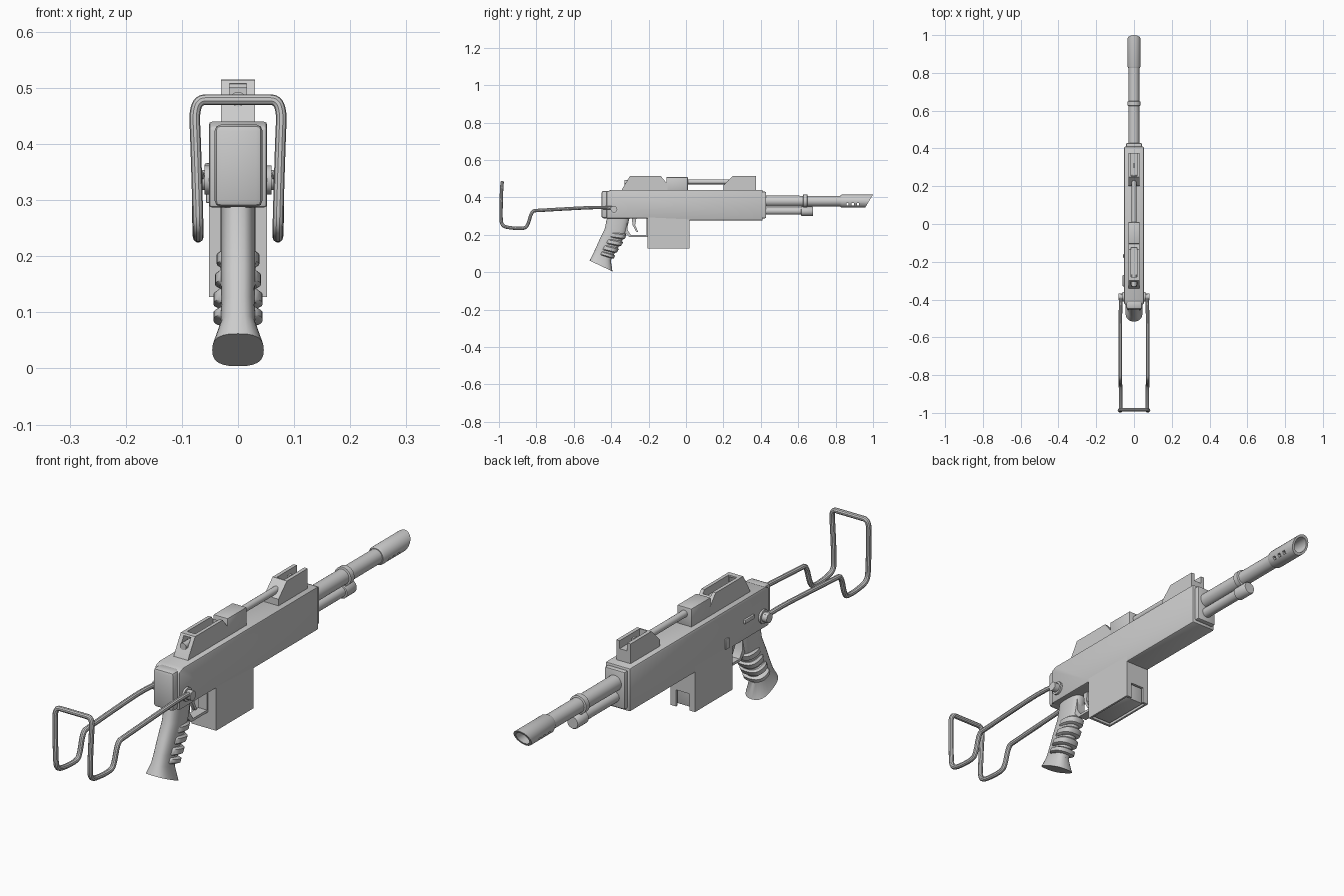
import bpy, bmesh, math
from mathutils import Vector

if "Cube" in bpy.data.objects:
    bpy.data.objects.remove(bpy.data.objects["Cube"])

metal = bpy.data.materials.new("grey_metal")
metal.diffuse_color = (0.6, 0.6, 0.6, 1)
metal.use_nodes = True
metal.node_tree.nodes["Principled BSDF"].inputs["Base Color"].default_value = metal.diffuse_color


def finish(name, bm, bevel=0, segments=2):
    bmesh.ops.recalc_face_normals(bm, faces=bm.faces)
    me = bpy.data.meshes.new(name)
    bm.to_mesh(me)
    bm.free()
    ob = bpy.data.objects.new(name, me)
    bpy.context.collection.objects.link(ob)
    me.materials.append(metal)
    if bevel:
        mod = ob.modifiers.new("bevel", 'BEVEL')
        mod.width, mod.segments = bevel, segments
        apply(ob, mod)
    smooth(ob)
    return ob


def select(ob):
    bpy.ops.object.select_all(action='DESELECT')
    ob.select_set(True)
    bpy.context.view_layer.objects.active = ob


def apply(ob, mod):
    select(ob)
    bpy.ops.object.modifier_apply(modifier=mod.name)


def smooth(ob):
    select(ob)
    bpy.ops.object.shade_smooth_by_angle(angle=math.radians(35))


def side_profile(name, pts, x0, x1, bevel=0):
    """Extrude a (y, z) outline from x0 to x1."""
    bm = bmesh.new()
    face = bm.faces.new([bm.verts.new((x0, y, z)) for y, z in pts])
    ext = bmesh.ops.extrude_face_region(bm, geom=[face])
    moved = [v for v in ext['geom'] if isinstance(v, bmesh.types.BMVert)]
    bmesh.ops.translate(bm, vec=(x1 - x0, 0, 0), verts=moved)
    return finish(name, bm, bevel)


def box(name, x, y, z, bevel=0):
    return side_profile(name, [(y[0], z[0]), (y[1], z[0]), (y[1], z[1]), (y[0], z[1])],
                        x[0], x[1], bevel)


def loft(name, rings, closed=False):
    """Skin a list of equal-length point rings, capping the ends unless closed."""
    bm = bmesh.new()
    rows = [[bm.verts.new(p) for p in ring] for ring in rings]
    n = len(rows[0])
    pairs = list(zip(rows, rows[1:])) + ([(rows[-1], rows[0])] if closed else [])
    for a, b in pairs:
        for i in range(n):
            bm.faces.new((a[i], a[(i + 1) % n], b[(i + 1) % n], b[i]))
    if not closed:
        bm.faces.new(rows[0])
        bm.faces.new(rows[-1])
    return finish(name, bm)


def lathe(name, prof, x=0, z=0, n=24, closed=False, slant=0):
    """Revolve (y, radius) about an axis along y; slant leans points beyond y = 0.95."""
    rings = []
    for y, r in prof:
        ring = []
        for i in range(n):
            a = math.tau * i / n
            h = r * math.sin(a)
            lean = slant * (0.035 - h) if y > 0.95 else 0
            ring.append((x + r * math.cos(a), y - lean, z + h))
        rings.append(ring)
    return loft(name, rings, closed)


def cut(ob, *cutters):
    for c in cutters:
        c.hide_render = True
        mod = ob.modifiers.new("cut", 'BOOLEAN')
        mod.operation, mod.solver, mod.object = 'DIFFERENCE', 'EXACT', c
        apply(ob, mod)
        bpy.data.objects.remove(c)
    smooth(ob)


# Receiver with back plate and front collar
side_profile("receiver", [(-0.425, 0.287), (-0.205, 0.287), (0.02, 0.276), (0.41, 0.276),
                          (0.41, 0.44), (-0.40, 0.44), (-0.425, 0.43)], -0.052, 0.052, 0.006)
box("back_plate", (-0.042, 0.044), (-0.452, -0.40), (0.288, 0.435), 0.012)
box("front_collar", (-0.042, 0.042), (0.40, 0.428), (0.288, 0.43), 0.005)

# Magazine well, open below and notched at the front, with the magazine inside
well = box("magazine_well", (-0.052, 0.052), (-0.205, 0.02), (0.127, 0.30))
cut(well, box("well_opening", (-0.044, 0.044), (-0.195, 0.01), (0.10, 0.27)),
    box("well_notch", (-0.028, 0.028), (0.0, 0.05), (0.10, 0.19)))
box("magazine", (-0.04, 0.04), (-0.19, 0.004), (0.131, 0.28), 0.004)

# Sights, top block and connecting rod
rear = side_profile("rear_sight", [(-0.345, 0.435), (-0.335, 0.455), (-0.30, 0.514), (-0.135, 0.514),
                                   (-0.10, 0.472), (-0.10, 0.435)], -0.03, 0.03)
cut(rear, box("rear_slot", (-0.017, 0.017), (-0.28, -0.125), (0.485, 0.56)),
    box("rear_notch", (-0.015, 0.015), (-0.36, -0.27), (0.475, 0.508)))
lathe("sight_knob", [(-0.33, 0.006), (-0.33, 0.013), (-0.27, 0.013)], 0, 0.48, 16)
box("top_block", (-0.03, 0.03), (-0.105, 0.01), (0.435, 0.508), 0.003)
lathe("top_rod", [(0.0, 0.013), (0.26, 0.013)], 0, 0.483, 16)
front = side_profile("front_sight", [(0.20, 0.435), (0.20, 0.465), (0.25, 0.515), (0.375, 0.515),
                                     (0.375, 0.435)], -0.03, 0.03)
cut(front, box("front_slot", (-0.016, 0.016), (0.255, 0.40), (0.485, 0.56)))
box("front_post", (-0.004, 0.004), (0.30, 0.32), (0.48, 0.508))

# Barrel, ring, lower tube and its clamp
BZ = 0.38
lathe("barrel", [(0.40, 0.029), (0.85, 0.028)], 0, BZ)
lathe("barrel_ring", [(0.625, 0.03), (0.627, 0.035), (0.648, 0.035), (0.65, 0.03)], 0, BZ)
lathe("lower_tube", [(0.40, 0.02), (0.63, 0.02)], 0, 0.327, 20)
lathe("lower_tip", [(0.615, 0.019), (0.618, 0.025), (0.675, 0.025), (0.68, 0.022)], 0, 0.325, 20)
box("clamp", (-0.013, 0.013), (0.627, 0.648), (0.325, 0.37))

# Hollow muzzle with a slanted end and side vents
muzzle = lathe("muzzle", [(0.825, 0.022), (0.825, 0.031), (0.835, 0.035), (1.0, 0.035),
                          (1.0, 0.026), (0.88, 0.022)], 0, BZ, 24, True, 0.6)
for y in (0.857, 0.885, 0.913):
    cut(muzzle, box("vent_cutter", (-0.06, 0.06), (y, y + 0.012), (0.357, 0.369)))


# Pistol grip: matching back and front edge points with half width
def oval(back, front, w, n=24):
    back, front = Vector(back), Vector(front)
    mid, half = (back + front) / 2, (front - back) / 2
    ring = []
    for i in range(n):
        a = math.tau * i / n
        c, s = math.cos(a), math.sin(a)
        p = mid + half * math.copysign(abs(c) ** 0.75, c)
        ring.append((w * math.copysign(abs(s) ** 0.75, s), p.x, p.y))
    return ring


GRIP = [((-0.42, 0.30), (-0.30, 0.30), 0.031), ((-0.435, 0.23), (-0.318, 0.22), 0.031),
        ((-0.46, 0.18), (-0.345, 0.16), 0.031), ((-0.482, 0.13), (-0.38, 0.105), 0.030),
        ((-0.498, 0.095), (-0.402, 0.062), 0.031), ((-0.516, 0.062), (-0.393, 0.004), 0.046)]
loft("grip", [oval(*g) for g in GRIP])


# Finger ribs wrapped around the front of the grip
def grip_at(t):
    i = min(int(t), 4)
    return [Vector(GRIP[i][k]).lerp(Vector(GRIP[i + 1][k]), t - i) for k in (0, 1)]


for t0, w in ((1.25, 0.038), (1.9, 0.041), (2.55, 0.044), (3.25, 0.044)):
    rings = []
    for dt, grow in ((0, -0.008), (0.1, 0), (0.4, 0), (0.5, -0.008)):
        b, f = grip_at(t0 + dt)
        rings.append(oval(b.lerp(f, 0.3), f + (f - b).normalized() * (0.009 + grow), w + grow))
    loft("finger_rib", rings)

# Trigger guard and trigger
guard = side_profile("trigger_guard", [(-0.335, 0.295), (-0.335, 0.22), (-0.305, 0.189),
                                       (-0.20, 0.189), (-0.20, 0.295)], -0.018, 0.018)
cut(guard, side_profile("guard_opening", [(-0.312, 0.287), (-0.312, 0.225), (-0.295, 0.199),
                                          (-0.212, 0.199), (-0.212, 0.287)], -0.05, 0.05))
side_profile("trigger", [(-0.29, 0.29), (-0.265, 0.29), (-0.272, 0.25), (-0.255, 0.215),
                         (-0.265, 0.215), (-0.285, 0.25)], -0.007, 0.007)

# Selector lever and catch on the left side
box("selector", (-0.06, -0.045), (-0.33, -0.27), (0.35, 0.366), 0.004)
box("magazine_catch", (-0.057, -0.045), (-0.18, -0.16), (0.295, 0.335), 0.002)

# Wire stock: half the path, mirrored into one bent tube
half = [(0.068, -0.375, 0.342), (0.072, -0.45, 0.348), (0.073, -0.60, 0.341), (0.073, -0.79, 0.33),
        (0.073, -0.825, 0.328), (0.072, -0.845, 0.25), (0.071, -0.865, 0.232), (0.071, -0.95, 0.237),
        (0.071, -0.985, 0.25), (0.072, -0.99, 0.29), (0.076, -0.987, 0.42), (0.078, -0.985, 0.455),
        (0.070, -0.983, 0.479), (0.045, -0.983, 0.479)]
path = half + [(-x, y, z) for x, y, z in reversed(half)]
cu = bpy.data.curves.new("wire_stock", 'CURVE')
cu.dimensions = '3D'
cu.bevel_depth, cu.bevel_resolution = 0.0095, 3
cu.use_fill_caps = True
sp = cu.splines.new('NURBS')
sp.points.add(len(path) - 1)
for p, co in zip(sp.points, path):
    p.co = (*co, 1)
sp.order_u, sp.use_endpoint_u, sp.resolution_u = 3, True, 5
stock = bpy.data.objects.new("wire_stock", cu)
bpy.context.collection.objects.link(stock)
cu.materials.append(metal)
select(stock)
bpy.ops.object.convert(target='MESH')
smooth(bpy.context.object)

# Stock pivots on both sides
for s in (-1, 1):
    for name, r, x0, x1 in (("pivot_base", 0.026, 0.045, 0.06), ("pivot_pin", 0.018, 0.05, 0.081)):
        rings = [[(s * x, -0.385 + r * math.cos(math.tau * i / 12), 0.336 + r * math.sin(math.tau * i / 12))
                  for i in range(12)] for x in (x0, x1)]
        loft(name, rings)
